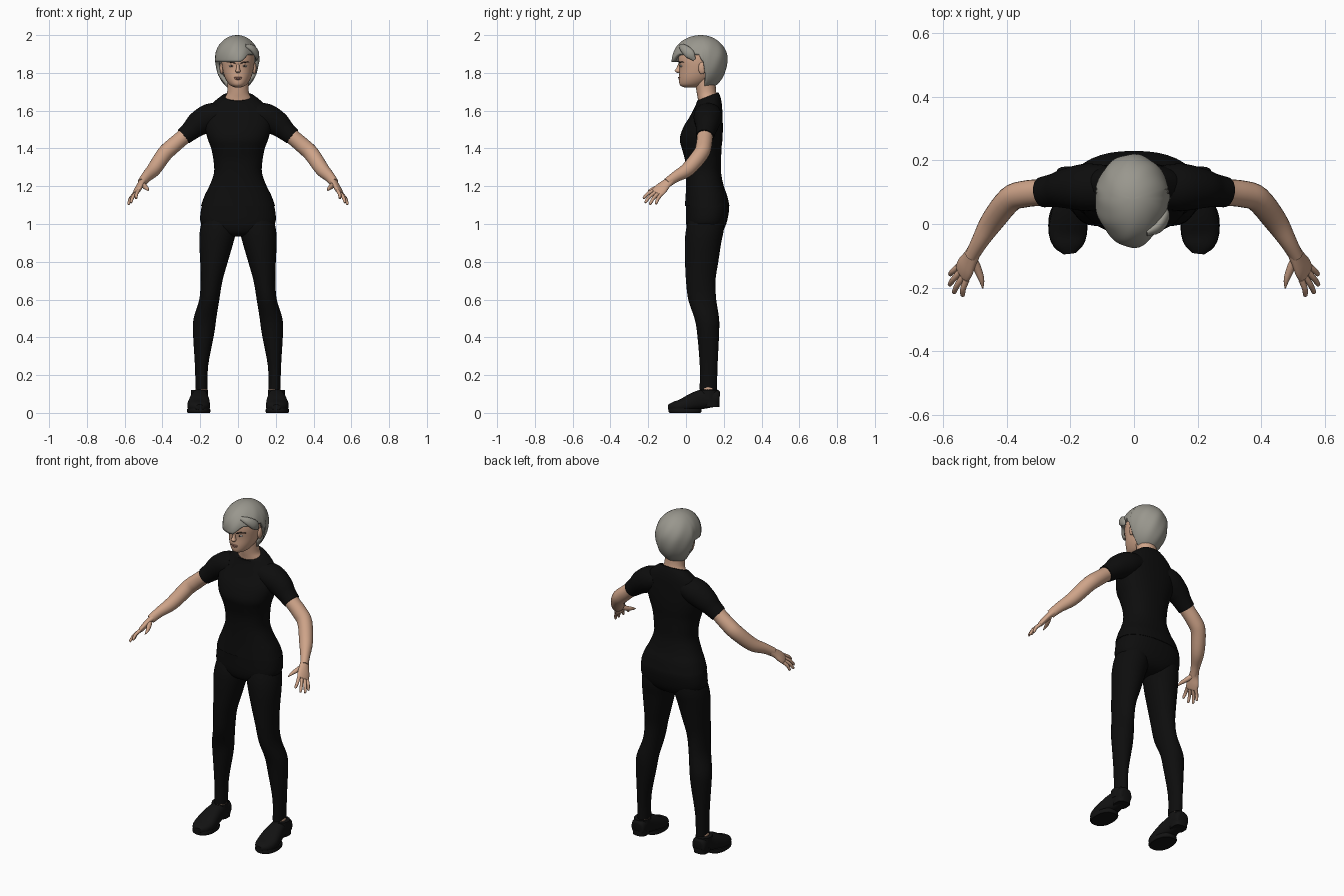
import bpy, bmesh
from math import sin, cos, pi, copysign
from mathutils import Vector, Matrix

cube = bpy.data.objects.get("Cube")
if cube:
    bpy.data.objects.remove(cube)


def material(name, r, g, b):
    mat = bpy.data.materials.new(name)
    mat.use_nodes = True
    mat.diffuse_color = (r, g, b, 1)
    bsdf = next(n for n in mat.node_tree.nodes if n.type == 'BSDF_PRINCIPLED')
    bsdf.inputs["Base Color"].default_value = (r, g, b, 1)
    bsdf.inputs["Roughness"].default_value = 0.8
    return mat


SKIN = material("skin", .62, .37, .25)
HAIR = material("ash hair", .32, .31, .27)
CLOTH = material("black cloth", .004, .004, .004)
LEATHER = material("black leather", .006, .006, .006)
LIPS = material("lips", .42, .2, .15)
WHITE = material("eye white", .6, .57, .53)
DARK = material("dark brown", .04, .025, .02)


def finish(name, bm, mat, mirror=False):
    """Turn a bmesh into a smooth object, mirrored across x if wanted."""
    bmesh.ops.recalc_face_normals(bm, faces=bm.faces)
    mesh = bpy.data.meshes.new(name)
    bm.to_mesh(mesh)
    bm.free()
    mesh.materials.append(mat)
    obj = bpy.data.objects.new(name, mesh)
    bpy.context.collection.objects.link(obj)
    bpy.ops.object.select_all(action='DESELECT')
    obj.select_set(True)
    bpy.context.view_layer.objects.active = obj
    bpy.ops.object.shade_smooth_by_angle(angle=pi / 4)
    if mirror:
        mod = obj.modifiers.new("Mirror", 'MIRROR')
        mod.use_mirror_merge = False
    return obj


def spline(keys, steps):
    """Catmull-Rom interpolation through rows of numbers."""
    rows = [Vector(k) for k in keys]
    out = []
    for i in range(len(rows) - 1):
        b, c = rows[i], rows[i + 1]
        a = rows[i - 1] if i else b
        d = rows[i + 2] if i + 2 < len(rows) else c
        for s in range(steps):
            t = s / steps
            out.append(b + ((c - a) * t + (a * 2 - b * 5 + c * 4 - d) * t * t
                            + (b * 3 - a - c * 3 + d) * t ** 3) / 2)
    return out + [rows[-1]]


def loft(name, keys, mat, mirror=False, along=False, side=None,
         power=2, tilt=0, steps=4, sides=24):
    """Skin oval rings (x, y, z, radius, radius), level or across their path."""
    rows = spline(keys, steps)
    bm = bmesh.new()
    rings = []
    for i, row in enumerate(rows):
        centre = Vector(row[:3])
        u, v = Vector((1, 0, 0)), Vector((0, 1, 0))
        if along:
            nxt, prv = rows[min(i + 1, len(rows) - 1)], rows[max(i - 1, 0)]
            t = Vector((nxt - prv)[:3]).normalized()
            u = Vector(side) if side else t.cross(Vector((0, 0, 1)))
            u = (u - t * u.dot(t)).normalized()
            v = t.cross(u)
        lean = tilt * max(0, i / (len(rows) - 1) * 3 - 2)
        ring = []
        for k in range(sides):
            c, s = cos(2 * pi * k / sides), sin(2 * pi * k / sides)
            c = copysign(abs(c) ** (2 / power), c) * max(row[3], .001)
            s = copysign(abs(s) ** (2 / power), s) * max(row[4], .001)
            ring.append(bm.verts.new(centre + u * c + v * s
                                     + Vector((0, 0, lean * s))))
        rings.append(ring)
    for low, high in zip(rings, rings[1:]):
        for k in range(sides):
            j = (k + 1) % sides
            bm.faces.new((low[k], low[j], high[j], high[k]))
    bm.faces.new(rings[0])
    bm.faces.new(rings[-1])
    return finish(name, bm, mat, mirror)


def blob(name, place, size, mat, mirror=False):
    bm = bmesh.new()
    bmesh.ops.create_uvsphere(bm, u_segments=20, v_segments=12, radius=1,
                              matrix=Matrix.LocRotScale(Vector(place), None, Vector(size)))
    return finish(name, bm, mat, mirror)


# Shirt with sleeves
loft("shirt_body", [
    (0, .112, 1.095, .196, .118), (0, .108, 1.15, .177, .11), (0, .1, 1.2, .152, .1),
    (0, .093, 1.27, .127, .093), (0, .09, 1.34, .13, .096), (0, .083, 1.4, .142, .105),
    (0, .08, 1.45, .16, .113), (0, .09, 1.51, .175, .105), (0, .105, 1.57, .175, .088),
    (0, .115, 1.62, .15, .075), (0, .118, 1.655, .115, .064), (0, .115, 1.675, .085, .057)],
    CLOTH, power=2.3, tilt=.4, sides=36)
loft("sleeve", [
    (.09, .115, 1.585, .07, .06), (.15, .115, 1.565, .075, .072), (.21, .112, 1.53, .064, .066),
    (.25, .106, 1.495, .053, .053), (.288, .1, 1.463, .048, .046)],
    CLOTH, mirror=True, along=True)

# Trousers
loft("trouser_hips", [
    (0, .095, .935, .05, .05), (0, .1, .955, .13, .085), (0, .107, 1.0, .195, .106),
    (0, .114, 1.08, .195, .114), (0, .108, 1.13, .175, .108)],
    CLOTH, power=2.4, sides=36)
loft("trouser_leg", [
    (.193, .118, .125, .032, .046), (.193, .12, .25, .035, .047), (.182, .117, .42, .056, .058),
    (.175, .11, .5, .06, .065), (.152, .086, .6, .053, .074), (.14, .078, .7, .058, .078),
    (.127, .083, .8, .073, .088), (.115, .09, .9, .09, .096), (.105, .1, .97, .096, .1),
    (.1, .11, 1.04, .085, .09)],
    CLOTH, mirror=True)

# Ankles and shoes
loft("ankle", [(.196, .118, .09, .033, .042), (.193, .118, .15, .031, .042)], SKIN, mirror=True)
loft("shoe_upper", [
    (.202, .178, .08, .026, .026), (.202, .165, .08, .042, .044), (.202, .1, .075, .043, .052),
    (.205, .04, .06, .054, .046), (.208, -.02, .038, .06, .036), (.205, -.065, .032, .048, .027),
    (.202, -.093, .03, .02, .014)],
    LEATHER, mirror=True, along=True, power=2.5)
loft("shoe_collar", [(.203, .122, .07, .044, .053), (.204, .122, .122, .044, .05)],
     LEATHER, mirror=True)
loft("shoe_sole", [(.208, -.005, 0, .058, .082), (.208, -.005, .008, .062, .088),
                   (.208, -.005, .024, .06, .087)], LEATHER, mirror=True, power=2.3)
loft("shoe_heel", [(.202, .136, .03, .04, .04), (.202, .136, .06, .042, .042)],
     LEATHER, mirror=True, power=3)

# Arms
loft("arm", [
    (.24, .108, 1.505, .044, .044), (.29, .1, 1.46, .042, .041), (.345, .094, 1.413, .042, .042),
    (.39, .078, 1.37, .041, .042), (.445, .01, 1.29, .037, .038), (.485, -.055, 1.25, .027, .029),
    (.51, -.1, 1.218, .022, .025)],
    SKIN, mirror=True, along=True)

# Hands
spread = Vector((.47, .78, -.41))
knuckles = Vector((.54, -.155, 1.165))
loft("palm", [
    (.5, -.08, 1.23, .024, .022), (.515, -.108, 1.21, .029, .017), (.53, -.135, 1.184, .037, .016),
    (*knuckles, .035, .012), (.543, -.16, 1.16, .028, .006)],
    SKIN, mirror=True, along=True, side=spread)
tips = {"index": (.54, -.227, 1.135), "middle": (.568, -.218, 1.113),
        "ring": (.582, -.193, 1.103), "little": (.58, -.16, 1.105)}
for i, (finger, tip) in enumerate(tips.items()):
    base = knuckles + spread * (i - 1.5) * .018
    tip = Vector(tip)
    middle = base.lerp(tip, .5) + Vector((.004, -.002, .004))
    loft(finger + "_finger", [
        (*base, .01, .01), (*middle, .009, .009), (*base.lerp(tip, .93), .007, .007),
        (*tip, .002, .002)], SKIN, mirror=True, along=True, sides=12)
loft("thumb", [
    (.51, -.105, 1.215, .014, .014), (.493, -.14, 1.198, .013, .013),
    (.48, -.175, 1.186, .009, .009), (.476, -.202, 1.176, .002, .002)],
    SKIN, mirror=True, along=True, sides=12)

# Neck and head
loft("neck", [
    (0, .122, 1.62, .085, .055), (0, .118, 1.665, .072, .056), (0, .108, 1.7, .057, .052),
    (0, .1, 1.78, .056, .055)], SKIN)
loft("head", [
    (0, .02, 1.722, .012, .025), (0, .03, 1.735, .042, .062), (0, .05, 1.77, .067, .087),
    (0, .065, 1.82, .082, .1), (0, .075, 1.88, .088, .115), (0, .08, 1.94, .075, .1),
    (0, .08, 1.975, .03, .04)], SKIN, sides=32)

# Face
loft("nose", [
    (0, -.022, 1.86, .007, .014), (0, -.036, 1.825, .009, .015), (0, -.042, 1.81, .014, .018),
    (0, -.036, 1.8, .008, .01)], SKIN, sides=16)
blob("ear", (.086, .085, 1.825), (.011, .02, .032), SKIN, mirror=True)
blob("eye", (.034, -.025, 1.836), (.014, .007, .006), WHITE, mirror=True)
blob("iris", (.034, -.03, 1.836), (.006, .004, .0055), DARK, mirror=True)
loft("eyebrow", [
    (.014, -.037, 1.85, .002, .003), (.036, -.032, 1.857, .003, .004),
    (.06, -.012, 1.856, .002, .002)], DARK, mirror=True, along=True, sides=10)
blob("upper_lip", (0, -.035, 1.775), (.022, .007, .004), LIPS)
blob("lower_lip", (0, -.034, 1.768), (.018, .007, .005), LIPS)


# Short hair: a cap that stops at the fringe in front and runs to the nape behind
def ease(x, low, high):
    t = min(1, max(0, (x - low) / (high - low)))
    return t * t * (3 - 2 * t)


def hair_cap(columns=72, rows=22):
    bm = bmesh.new()
    crown = bm.verts.new((-.005, .08, 2))
    grid = []
    for k in range(columns):
        a = 2 * pi * k / columns
        across, back = cos(a), sin(a)
        end = 1.64 + 1.16 * ease(back, .08, .3)
        end -= .3 * ease(across, .15, .6) * ease(-back, -.05, .1)
        column = []
        for r in range(1, rows + 1):
            phi = end * r / rows
            lock = 1 + .012 * sin(9 * a + 5 * phi) * sin(phi) ** 2
            out = sin(phi) * lock
            deep = .14 + .015 * max(0, -back) ** 4
            drop = .13 if phi < pi / 2 else .165
            column.append(bm.verts.new((-.005 + .118 * across * out, .08 + deep * back * out,
                                        1.87 + drop * cos(phi))))
        grid.append(column)
    for k in range(columns):
        one, two = grid[k], grid[(k + 1) % columns]
        bm.faces.new((crown, one[0], two[0]))
        for r in range(rows - 1):
            bm.faces.new((one[r], one[r + 1], two[r + 1], two[r]))
    return finish("hair_cap", bm, HAIR)


solid = hair_cap().modifiers.new("Thickness", 'SOLIDIFY')
solid.thickness = .02
solid.offset = -1
loft("side_lock", [
    (.04, -.03, 1.945, .006, .01), (.075, -.012, 1.93, .014, .022), (.098, .02, 1.9, .014, .026),
    (.1, .045, 1.868, .003, .008)], HAIR, along=True, side=(1, -.5, .4), sides=16)
